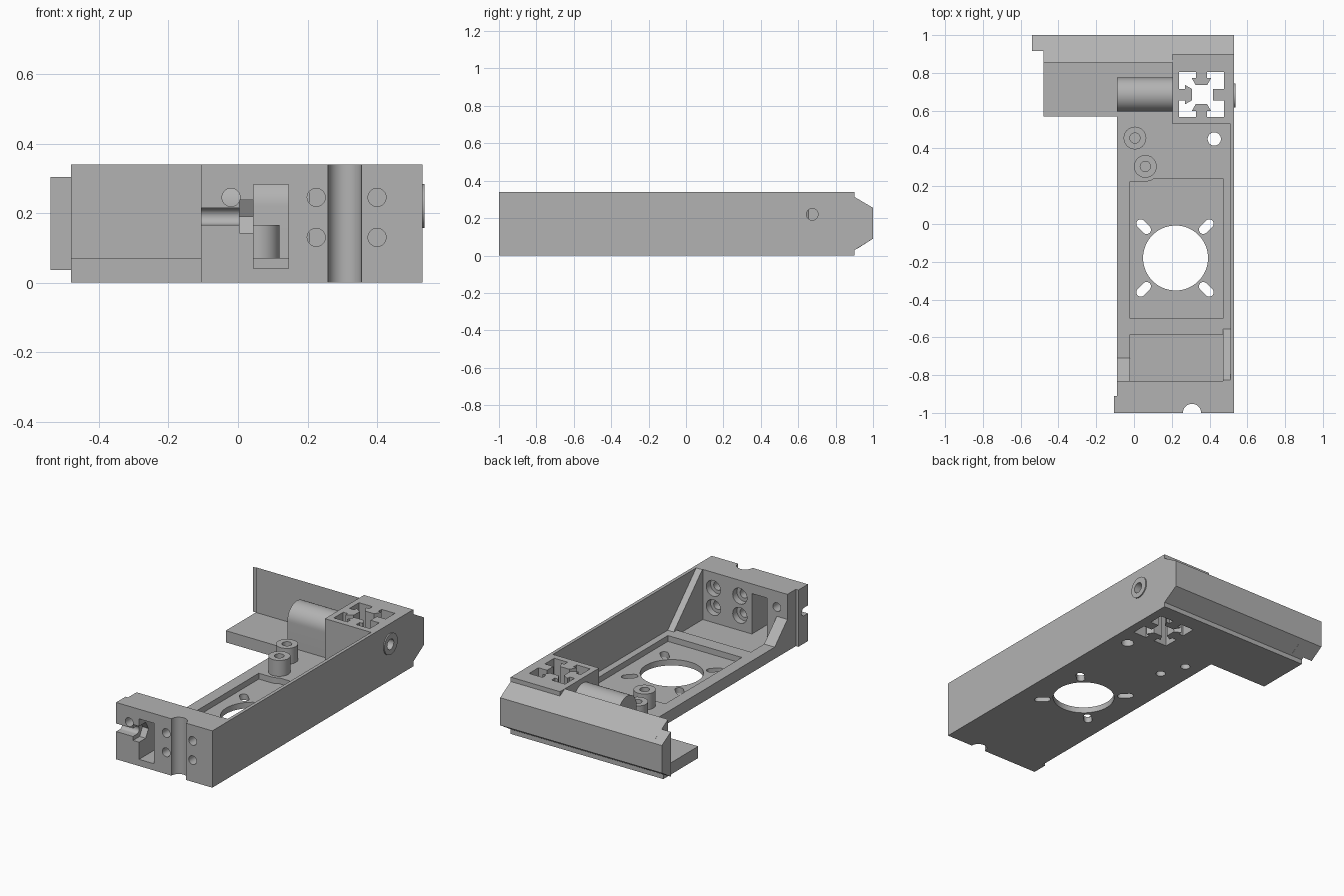
import bpy, bmesh, math
from mathutils import Vector

if "Cube" in bpy.data.objects:
    bpy.data.objects.remove(bpy.data.objects["Cube"])

grey = bpy.data.materials.new("plain grey")
grey.diffuse_color = (0.45, 0.45, 0.45, 1)
grey.use_nodes = True
grey.node_tree.nodes["Principled BSDF"].inputs["Base Color"].default_value = grey.diffuse_color


def prism(name, pts, axis, lo, hi):
    """Extrude a 2D outline along an axis: x uses (y,z), y uses (x,z), z uses (x,y)."""
    def put(a, b, t):
        return {'x': (t, a, b), 'y': (a, t, b), 'z': (a, b, t)}[axis]
    bm = bmesh.new()
    low = [bm.verts.new(put(a, b, lo)) for a, b in pts]
    top = [bm.verts.new(put(a, b, hi)) for a, b in pts]
    bm.faces.new(low)
    bm.faces.new(top)
    n = len(pts)
    for i in range(n):
        j = (i + 1) % n
        bm.faces.new((low[i], low[j], top[j], top[i]))
    bmesh.ops.recalc_face_normals(bm, faces=bm.faces)
    me = bpy.data.meshes.new(name)
    bm.to_mesh(me)
    bm.free()
    me.materials.append(grey)
    ob = bpy.data.objects.new(name, me)
    bpy.context.collection.objects.link(ob)
    return ob


def box(name, x0, x1, y0, y1, z0, z1):
    return prism(name, [(x0, y0), (x1, y0), (x1, y1), (x0, y1)], 'z', z0, z1)


def ring(a, b, r, n=48, turn=0.0):
    return [(a + r * math.cos(turn + 2 * math.pi * i / n),
             b + r * math.sin(turn + 2 * math.pi * i / n)) for i in range(n)]


def cyl(name, a, b, r, axis, lo, hi, n=48):
    return prism(name, ring(a, b, r, n), axis, lo, hi)


def combine(target, tool, op):
    """Apply one boolean and remove the tool."""
    mod = target.modifiers.new("bool", 'BOOLEAN')
    mod.operation, mod.solver, mod.object = op, 'EXACT', tool
    bpy.context.view_layer.update()
    dg = bpy.context.evaluated_depsgraph_get()
    me = bpy.data.meshes.new_from_object(target.evaluated_get(dg))
    target.modifiers.clear()
    target.data = me
    bpy.data.objects.remove(tool, do_unlink=True)


H, T = 0.34, 0.07          # full height, floor thickness
AY, AZ = 0.685, 0.22       # idler axis
EX, EY = 0.357, 0.685      # rail socket centre

# Floor with the foot to the left
body = prism("motor_bracket", [(-0.09, -0.95), (0.53, -0.95), (0.53, 0.9), (-0.48, 0.9),
                               (-0.48, 0.57), (-0.09, 0.57)], 'z', 0, T)

# Recesses in the floor
cuts = [box("main_recess", -0.02, 0.47, -0.5, 0.24, 0.035, 0.2),
        box("front_recess", -0.02, 0.47, -0.83, -0.585, 0.04, 0.2)]
for c in cuts:
    combine(body, c, 'DIFFERENCE')

# Solid parts
wall_profile = [(0.855, 0), (1, 0.09), (1, 0.255), (0.855, H)]
adds = [
    prism("back_wall", wall_profile, 'x', -0.48, 0.53),
    prism("back_wall_lip", [(0.915, 0.036), (1, 0.09), (1, 0.255), (0.915, 0.304)],
          'x', -0.54, -0.4),
    box("front_block", -0.09, 0.53, -1, -0.83, 0, H),
    box("front_lip", -0.107, 0.0, -1, -0.91, 0, H),
    box("side_wall", 0.51, 0.53, -0.9, 0.6, 0, H),
    box("socket_block", 0.204, 0.53, 0.53, 0.9, 0, H),
    prism("right_rib", [(-0.86, 0.03), (-0.555, 0.03), (-0.555, T), (-0.825, H), (-0.86, H)],
          'x', 0.47, 0.52),
    prism("left_rib", [(-0.86, 0.03), (-0.71, 0.03), (-0.71, T), (-0.83, 0.19), (-0.86, 0.19)],
          'x', -0.09, -0.02),
    # arched idler housing
    prism("idler_housing", [(AY - 0.09, 0.03)] +
          [(AY - 0.09 * math.cos(math.pi * i / 24), AZ + 0.09 * math.sin(math.pi * i / 24))
           for i in range(25)] + [(AY + 0.09, 0.03)], 'x', -0.09, 0.25),
    cyl("boss_foot", 0.06, 0.305, 0.08, 'z', 0.02, T),
    box("recess_corner", -0.04, 0.06, 0.225, 0.26, 0.02, T),
    cyl("boss_near", 0.06, 0.305, 0.06, 'z', 0.03, 0.165),
    cyl("boss_far", 0.005, 0.455, 0.06, 'z', 0.03, 0.165),
    cyl("screw_seat", 0.68, AZ, 0.063, 'x', 0.5, 0.537),
]
for a in adds:
    combine(body, a, 'UNION')

# Rail socket outline: a square with arrow-shaped keys on three sides and a plain one
h = 0.119
key = [(h, -0.03), (0.088, -0.03), (0.088, -0.052), (0.05, -0.03),
       (0.05, 0.03), (0.088, 0.052), (0.088, 0.03), (h, 0.03)]
plain = [(h, -0.03), (0.062, -0.03), (0.062, 0.03), (h, 0.03)]
socket = []
for k in range(4):
    c, s = round(math.cos(k * math.pi / 2)), round(math.sin(k * math.pi / 2))
    for x, y in (plain if k == 0 else key) + [(h, h)]:
        socket.append((EX + c * x - s * y, EY + s * x + c * y))

cuts = [prism("rail_socket", socket, 'z', -0.1, 0.5),
        cyl("motor_hole", 0.22, -0.18, 0.172, 'z', -0.1, 0.2, 64),
        cyl("wire_hole", 0.425, 0.45, 0.035, 'z', -0.1, 0.2),
        cyl("seat_hole", 0.675, AZ, 0.031, 'x', 0.4, 0.6)]

# Slotted motor screw holes, pointing at the centre
for k in range(4):
    d = math.pi / 4 + k * math.pi / 2
    pts = []
    for end, rad in ((0, 0.257), (math.pi, 0.212)):
        for i in range(13):
            t = d + end - math.pi / 2 + math.pi * i / 12
            pts.append((0.217 + rad * math.cos(d) + 0.023 * math.cos(t),
                        -0.18 + rad * math.sin(d) + 0.023 * math.sin(t)))
    cuts.append(prism("motor_slot", pts, 'z', -0.1, 0.2))

# Boss holes with a thin web left inside
for x, y in ((0.06, 0.305), (0.005, 0.455)):
    cuts.append(cyl("boss_hole", x, y, 0.027, 'z', 0.06, 0.3, 32))
    cuts.append(cyl("boss_hole_under", x, y, 0.027, 'z', -0.1, 0.05, 32))

# Front block: mounting holes, counterbores, window, rod groove, screw channel, nut trap
for x in (0.225, 0.4):
    for z in (0.13, 0.245):
        cuts.append(cyl("mount_hole", x, z, 0.026, 'y', -1.1, -0.7, 32))
        cuts.append(cyl("counterbore", x, z, 0.047, 'y', -0.87, -0.75, 32))
cuts += [cyl("lone_hole", -0.02, 0.245, 0.026, 'y', -1.1, -0.7, 32),
         box("window", 0.045, 0.145, -1.1, -0.7, 0.04, 0.282),
         cyl("rod_groove", 0.307, -1.0, 0.048, 'z', -0.1, 0.5),
         cyl("screw_channel", -0.965, 0.19, 0.024, 'x', -0.2, 0.06, 32),
         box("channel_mouth", -0.2, 0.06, -1.1, -0.965, 0.166, 0.214),
         prism("nut_trap", ring(-0.965, 0.19, 0.055, 6), 'x', 0.005, 0.06),
         box("nut_mouth", 0.005, 0.06, -1.1, -0.965, 0.1424, 0.2376)]
for c in cuts:
    combine(body, c, 'DIFFERENCE')

# Smooth the round walls, keep the edges crisp
bpy.ops.object.select_all(action='DESELECT')
body.select_set(True)
bpy.context.view_layer.objects.active = body
bpy.ops.object.shade_smooth_by_angle(angle=math.radians(25))
